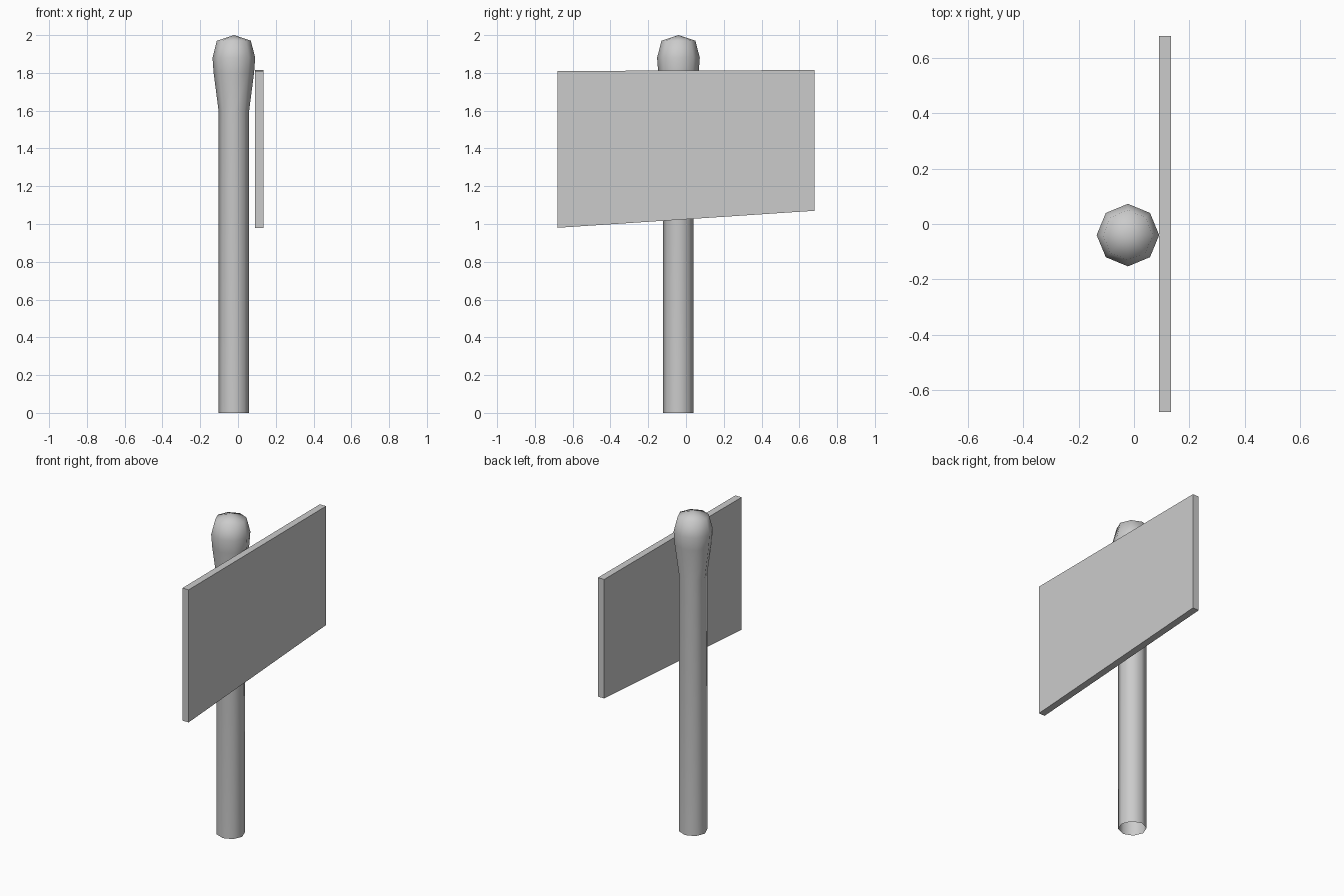
import bpy, bmesh
from math import cos, sin, tau, radians

if "Cube" in bpy.data.objects:
    bpy.data.objects.remove(bpy.data.objects["Cube"])


def make_object(name, bm):
    bmesh.ops.recalc_face_normals(bm, faces=bm.faces)
    mesh = bpy.data.meshes.new(name)
    bm.to_mesh(mesh)
    bm.free()
    obj = bpy.data.objects.new(name, mesh)
    bpy.context.collection.objects.link(obj)
    return obj


# Eight-sided post with a swollen rounded head, open underneath
SIDES = 8
CX, CY = -0.022, -0.04
profile = [(0.081, 0.0), (0.081, 1.6), (0.107, 1.8), (0.113, 1.88), (0.09, 1.97)]
bm = bmesh.new()
rings = [[bm.verts.new((CX + r * cos(tau * i / SIDES), CY + r * sin(tau * i / SIDES), z))
          for i in range(SIDES)] for r, z in profile]
for low, high in zip(rings, rings[1:]):
    for i in range(SIDES):
        j = (i + 1) % SIDES
        bm.faces.new((low[i], low[j], high[j], high[i]))
tip = bm.verts.new((CX, CY, 2.0))
for i in range(SIDES):
    bm.faces.new((rings[-1][i], rings[-1][(i + 1) % SIDES], tip))
post = make_object("post", bm)
bpy.context.view_layer.objects.active = post
post.select_set(True)
bpy.ops.object.shade_smooth_by_angle(angle=radians(60))

# Sign board with a slanted lower edge, facing +x
outline = [(-0.68, 0.98), (0.68, 1.07), (0.68, 1.815), (-0.68, 1.81)]
bm = bmesh.new()
face = bm.faces.new([bm.verts.new((0.091, y, z)) for y, z in outline])
extruded = bmesh.ops.extrude_face_region(bm, geom=[face], use_keep_orig=True)
bmesh.ops.translate(bm, vec=(0.043, 0, 0),
                    verts=[g for g in extruded["geom"] if isinstance(g, bmesh.types.BMVert)])
make_object("sign_board", bm)
